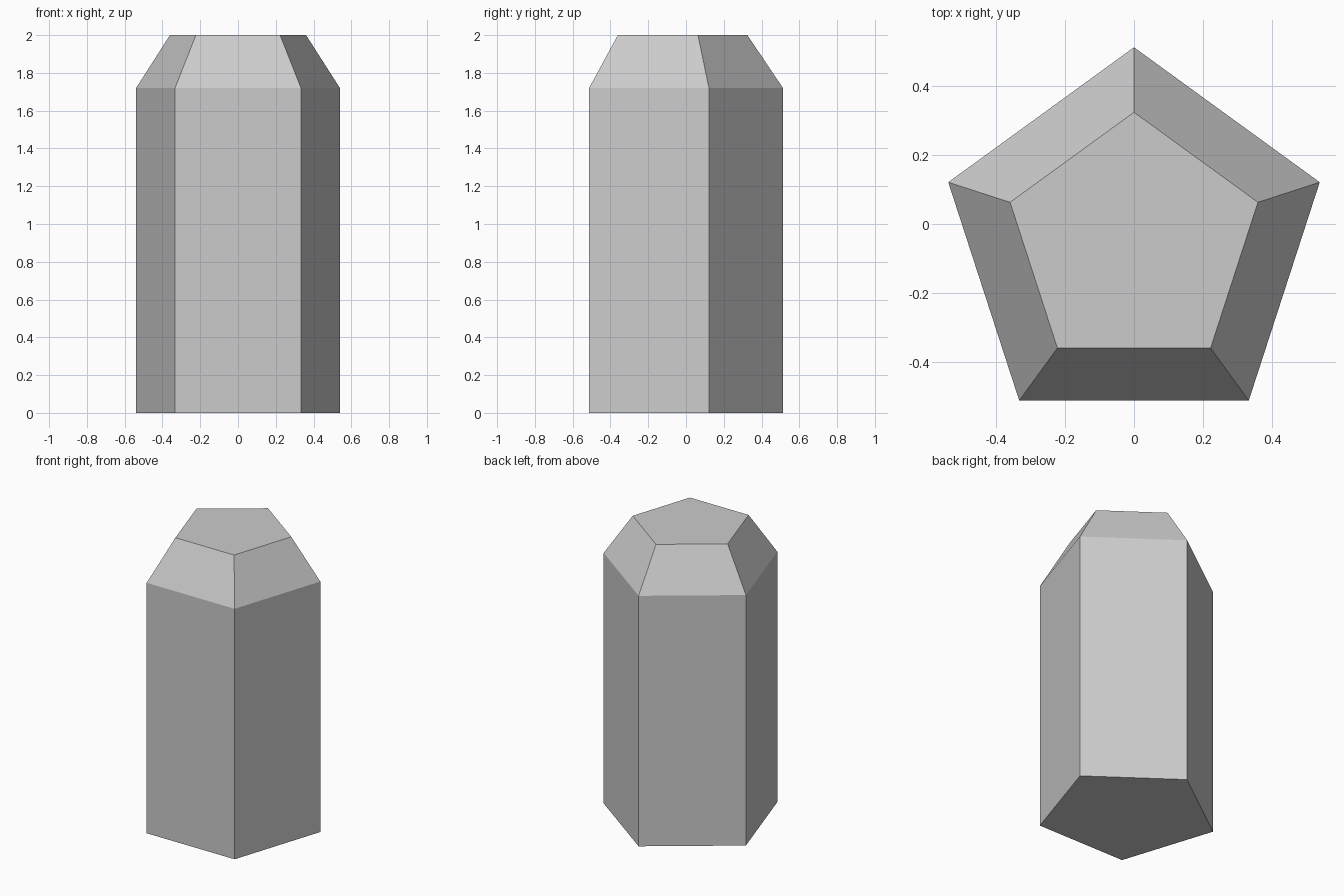
import bpy
import bmesh
from math import cos, sin, pi

if "Cube" in bpy.data.objects:
    bpy.data.objects.remove(bpy.data.objects["Cube"])

SIDES = 5
CENTRE_Y = -0.054
# (radius, height) of each pentagonal ring: base, shoulder, flat top
PROFILE = [(0.568, 0.0), (0.568, 1.719), (0.379, 2.0)]


def ring(bm, radius, z):
    # one corner points to the back (+y)
    angles = [pi / 2 + 2 * pi * i / SIDES for i in range(SIDES)]
    return [bm.verts.new((radius * cos(a), CENTRE_Y + radius * sin(a), z)) for a in angles]


# Crystal: pentagonal prism with a tapered, cut-off tip
bm = bmesh.new()
rings = [ring(bm, r, z) for r, z in PROFILE]
for low, high in zip(rings, rings[1:]):
    for i in range(SIDES):
        j = (i + 1) % SIDES
        bm.faces.new((low[i], low[j], high[j], high[i]))
bm.faces.new(rings[0][::-1])
bm.faces.new(rings[-1])

mesh = bpy.data.meshes.new("crystal_prism")
bm.to_mesh(mesh)
bm.free()
bpy.context.collection.objects.link(bpy.data.objects.new("crystal_prism", mesh))
